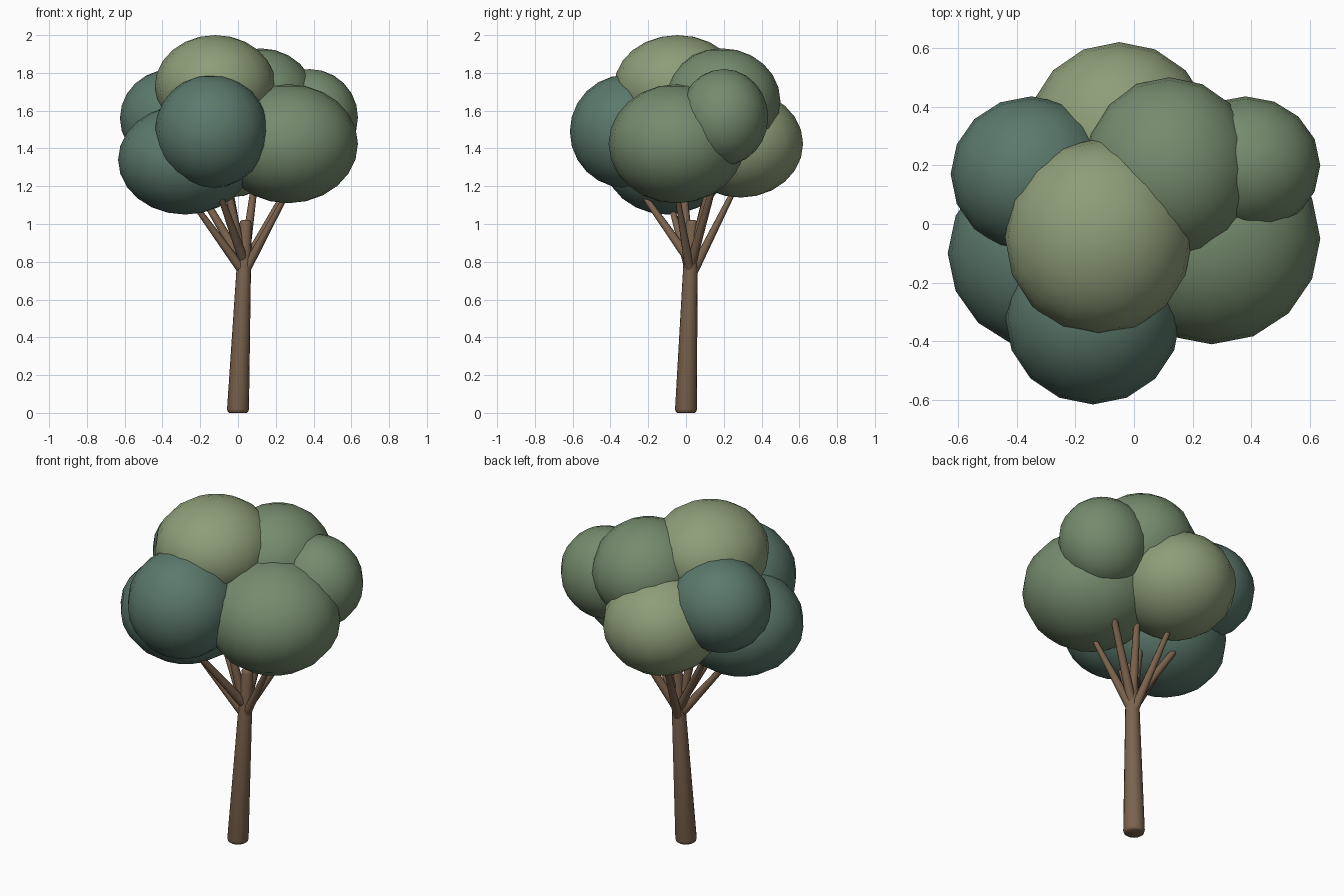
import bpy, bmesh, math
from mathutils import Vector

if "Cube" in bpy.data.objects:
    bpy.data.objects.remove(bpy.data.objects["Cube"])


def material(name, rgb):
    m = bpy.data.materials.new(name)
    m.diffuse_color = (*rgb, 1)
    m.use_nodes = True
    m.node_tree.nodes["Principled BSDF"].inputs["Base Color"].default_value = m.diffuse_color
    return m


bark = material("bark", (0.20, 0.125, 0.075))
dark = material("dark_leaf", (0.105, 0.19, 0.15))
mid = material("mid_leaf", (0.18, 0.26, 0.155))
light = material("light_leaf", (0.27, 0.34, 0.19))


def finish(name, bm, mat, angle):
    mesh = bpy.data.meshes.new(name)
    bmesh.ops.recalc_face_normals(bm, faces=bm.faces)
    bm.to_mesh(mesh)
    bm.free()
    ob = bpy.data.objects.new(name, mesh)
    bpy.context.collection.objects.link(ob)
    mesh.materials.append(mat)
    bpy.ops.object.select_all(action='DESELECT')
    ob.select_set(True)
    bpy.context.view_layer.objects.active = ob
    bpy.ops.object.shade_smooth_by_angle(angle=math.radians(angle))
    return ob


def tube(name, rings, sides):
    """Tapered limb through (point, radius) rings, with capped ends."""
    bm = bmesh.new()
    axis = (Vector(rings[-1][0]) - Vector(rings[0][0])).normalized()
    u = axis.cross(Vector((0, 1, 0))).normalized()
    v = axis.cross(u)
    if axis.z > 0.99:  # trunk keeps level rings
        u, v = Vector((1, 0, 0)), Vector((0, 1, 0))
    loops = []
    for p, r in rings:
        loops.append([bm.verts.new(Vector(p) + r * (u * math.cos(a) + v * math.sin(a)))
                      for a in (2 * math.pi * i / sides for i in range(sides))])
    for a, b in zip(loops, loops[1:]):
        for i in range(sides):
            j = (i + 1) % sides
            bm.faces.new((a[i], a[j], b[j], b[i]))
    bm.faces.new(loops[0])
    bm.faces.new(loops[-1])
    return finish(name, bm, bark, 50)


# Leaning trunk with rounded ends
tube("trunk", [((0, 0, 0), 0.046), ((0, 0, 0.006), 0.054), ((0, 0, 0.02), 0.058),
               ((0.04, 0.03, 1.0), 0.032), ((0.04, 0.03, 1.014), 0.029),
               ((0.04, 0.03, 1.02), 0.02)], 16)

# Leaf clumps: name, centre, radii, colour, branch end height, branch start height
clumps = [
    ("crown", (-0.12, -0.045, 1.73), (0.32, 0.335, 0.27), light, 1.50, 0.84),
    ("front", (-0.14, -0.315, 1.49), (0.30, 0.30, 0.30), dark, 1.28, 0.82),
    ("right", (0.265, -0.05, 1.425), (0.37, 0.36, 0.315), mid, 1.17, 0.76),
    ("left", (-0.28, -0.10, 1.34), (0.355, 0.335, 0.29), dark, 1.17, 0.76),
    ("left_back", (-0.35, 0.17, 1.56), (0.275, 0.265, 0.26), dark, 1.42, 0.80),
    ("upper_back", (0.12, 0.19, 1.65), (0.295, 0.31, 0.28), mid, 1.45, 0.83),
    ("right_back", (0.38, 0.20, 1.565), (0.255, 0.235, 0.255), mid, 1.40, 0.79),
    ("back", (-0.05, 0.29, 1.425), (0.32, 0.33, 0.285), light, 1.25, 0.74),
]
for name, c, r, mat, end_z, start_z in clumps:
    bm = bmesh.new()
    bmesh.ops.create_uvsphere(bm, u_segments=16, v_segments=12, radius=1)
    bmesh.ops.scale(bm, vec=r, verts=bm.verts)
    finish(name + "_foliage", bm, mat, 60).location = c
    # Branch from the trunk into the clump
    base = Vector((0.03, 0.022, start_z))
    out = Vector((c[0], c[1], 0)).normalized() * 0.012
    tube(name + "_branch", [(base + out, 0.026), ((c[0], c[1], end_z), 0.012)], 8)
